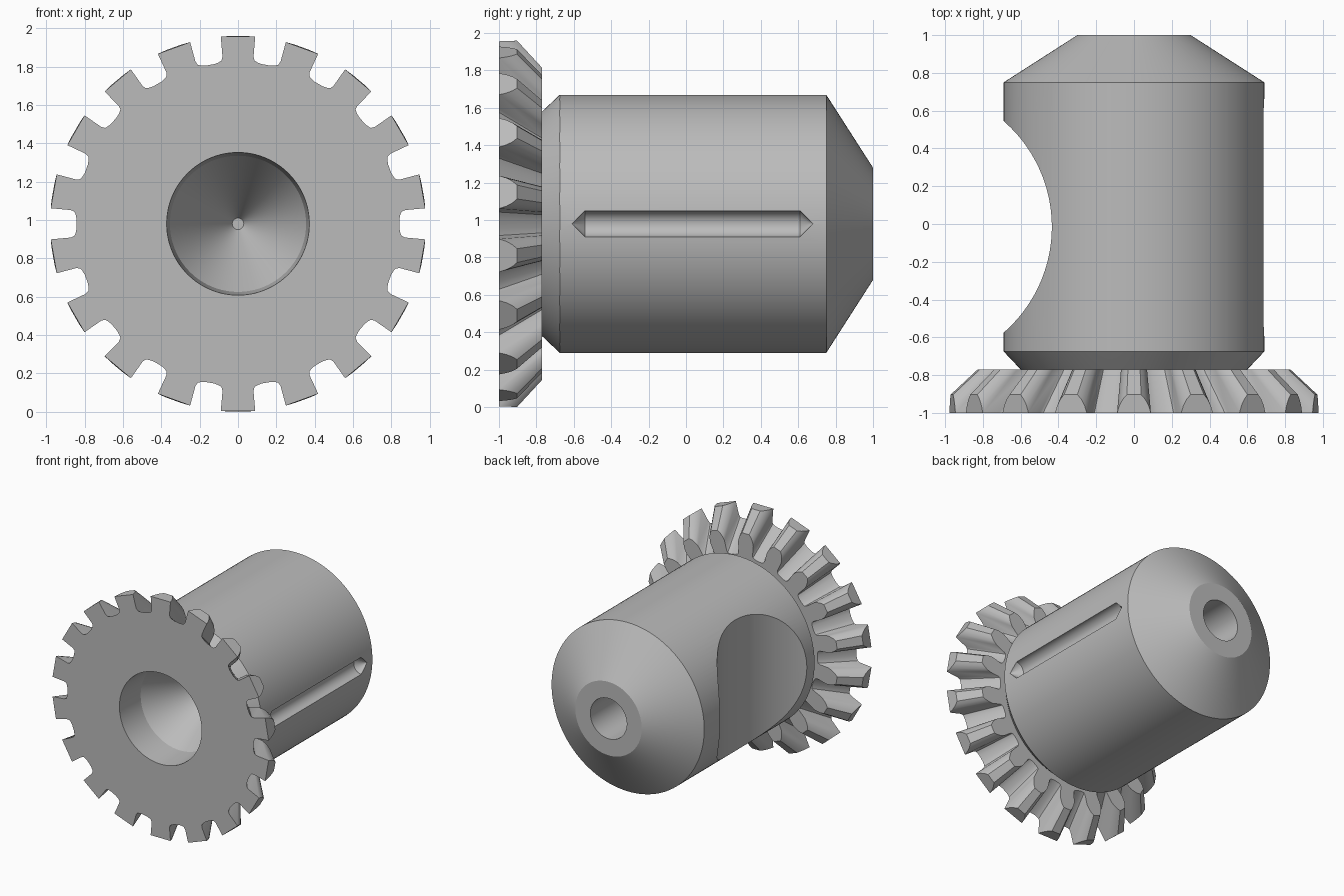
import bpy, bmesh, math
from mathutils import Matrix, Vector

AXIS_Z = 0.98
TEETH = 18
FRONT, BACK = -1.0, -0.77
TIP_R, BORE_R, NECK_R = 0.98, 0.372, 0.60

if "Cube" in bpy.data.objects:
    bpy.data.objects.remove(bpy.data.objects["Cube"], do_unlink=True)

steel = bpy.data.materials.new("plain grey metal")
steel.use_nodes = True
grey = (0.5, 0.5, 0.5, 1.0)
steel.diffuse_color = grey
steel.node_tree.nodes["Principled BSDF"].inputs["Base Color"].default_value = grey


def finish(bm, name):
    bmesh.ops.recalc_face_normals(bm, faces=bm.faces)
    mesh = bpy.data.meshes.new(name)
    bm.to_mesh(mesh)
    bm.free()
    mesh.materials.append(steel)
    obj = bpy.data.objects.new(name, mesh)
    bpy.context.collection.objects.link(obj)
    return obj


def activate(obj):
    bpy.ops.object.select_all(action='DESELECT')
    obj.select_set(True)
    bpy.context.view_layer.objects.active = obj


def smooth(obj, degrees):
    activate(obj)
    bpy.ops.object.shade_smooth_by_angle(angle=math.radians(degrees))


def lathe(name, profile, center, steps):
    """Revolve (radius, y) points around an axis parallel to y."""
    bm = bmesh.new()
    verts = [bm.verts.new((center[0], y, center[1] + r)) for r, y in profile]
    edges = [bm.edges.new(pair) for pair in zip(verts, verts[1:])]
    bmesh.ops.spin(bm, geom=verts + edges, cent=(center[0], 0, center[1]),
                   axis=(0, 1, 0), angle=math.tau, steps=steps)
    bmesh.ops.remove_doubles(bm, verts=bm.verts, dist=1e-4)
    return finish(bm, name)


def cut(target, cutter):
    cutter.hide_render = True
    activate(target)
    mod = target.modifiers.new("cut", 'BOOLEAN')
    mod.operation = 'DIFFERENCE'
    mod.solver = 'EXACT'
    mod.object = cutter
    bpy.ops.object.modifier_apply(modifier=mod.name)
    bpy.data.objects.remove(cutter, do_unlink=True)


# Barrel with chamfered ends, conical front bore and straight rear hole
barrel = lathe("barrel", [
    (0, -0.2), (0.03, -0.2), (0.355, -0.75), (BORE_R, FRONT),
    (NECK_R, BACK), (0.69, -0.675), (0.69, 0.75), (0.3, 1),
    (0.165, 1), (0.165, 0.45), (0, 0.45)], (0, AXIS_Z), 128)

# Scooped recess across the side
bm = bmesh.new()
bmesh.ops.create_cone(bm, cap_ends=True, segments=160, radius1=0.742,
                      radius2=0.742, depth=3,
                      matrix=Matrix.Translation((-1.177, -0.015, AXIS_Z)))
cut(barrel, finish(bm, "recess_cutter"))

# Round-bottomed groove with pointed ends on the opposite side
cut(barrel, lathe("groove_cutter", [
    (0, -0.61), (0.07, -0.54), (0.07, 0.61), (0, 0.68)], (0.69, AXIS_Z), 32))
smooth(barrel, 20)

# Bevel gear: half tooth as (angle, cone slope), all lines meet at the origin
half = [(2.2, 1.085), (3.5, 1.055), (4.5, 1.02), (5.25, TIP_R),
        (5.3, 0.875), (5.8, 0.855), (6.8, 0.848), (8.4, 0.842)]
tooth = [(-a, t) for a, t in reversed(half)] + half
land = [i for i, (a, t) in enumerate(tooth) if t >= TIP_R]
first, last = land[0], land[-1]

bm = bmesh.new()


def ring_vert(r, y, a):
    return bm.verts.new((r * math.sin(a), y, AXIS_Z + r * math.cos(a)))


outer, inner, rear, neck = [], [], [], []
for k in range(TEETH):
    for degrees, slope in tooth:
        a = math.radians(degrees) + k * math.tau / TEETH
        y = -min(1.0, TIP_R / slope)
        outer.append(ring_vert(-y * slope, y, a))
        inner.append(ring_vert(BORE_R, FRONT, a))
        rear.append(ring_vert(-BACK * slope, BACK, a))
        neck.append(ring_vert(NECK_R, BACK, a))

count, per = len(outer), len(tooth)
for i in range(count):
    j = (i + 1) % count
    pairs = [(outer, rear), (rear, neck), (neck, inner)]
    if not first <= i % per < last:
        pairs.append((inner, outer))
    for p, q in pairs:
        bm.faces.new((p[i], p[j], q[j], q[i]))
for k in range(TEETH):
    s, e = k * per + first, k * per + last
    # Tooth land on the rim, then the front face sector below it
    bm.faces.new(outer[s:e + 1])
    bm.faces.new([outer[e], outer[s]] + inner[s:e + 1])
gear = finish(bm, "bevel_gear")
smooth(gear, 28)
